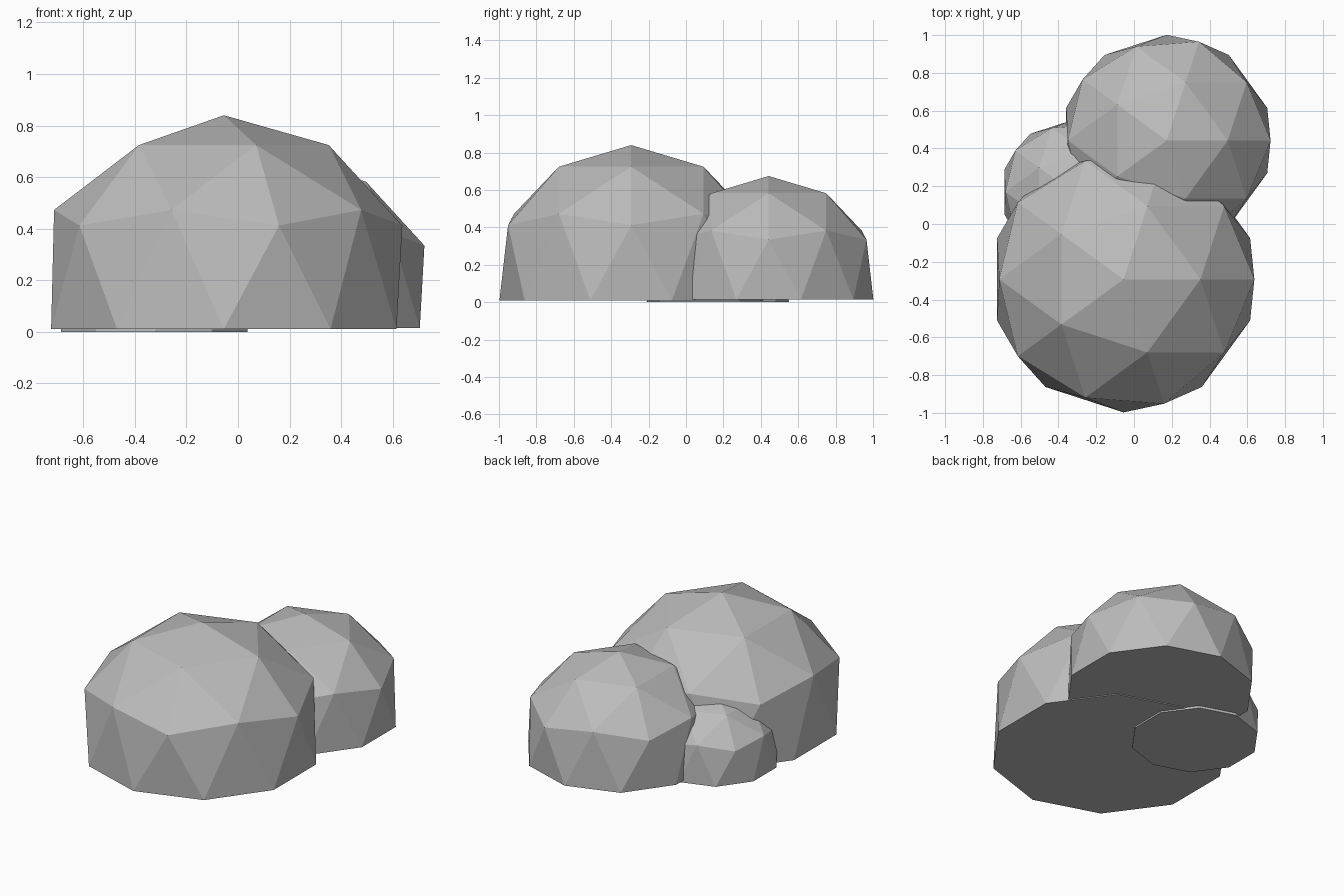
import bpy
import bmesh

cube = bpy.data.objects.get("Cube")
if cube:
    bpy.data.objects.remove(cube, do_unlink=True)

# Single stone colour
stone = bpy.data.materials.new("stone_grey")
stone.use_nodes = True
colour = (0.5, 0.5, 0.5, 1.0)
stone.diffuse_color = colour
stone.node_tree.nodes["Principled BSDF"].inputs["Base Color"].default_value = colour


def boulder(name, x, y, base, radius):
    """Faceted dome with a slightly tucked-in, flat base."""
    bm = bmesh.new()
    bmesh.ops.create_icosphere(bm, subdivisions=2, radius=1)
    # Keep the upper half
    lower = [v for v in bm.verts if v.co.z < -0.01]
    bmesh.ops.delete(bm, geom=lower, context='VERTS')
    # Draw the rim down and inwards
    for v in bm.verts:
        if v.co.z < 0.01:
            v.co *= 0.91
            v.co.z = -0.072
    # Close the underside
    rim = [e for e in bm.edges if e.is_boundary]
    bmesh.ops.contextual_create(bm, geom=rim)
    bmesh.ops.recalc_face_normals(bm, faces=bm.faces)
    for v in bm.verts:
        v.co.z += 0.072
        v.co *= radius
    mesh = bpy.data.meshes.new(name)
    bm.to_mesh(mesh)
    bm.free()
    mesh.materials.append(stone)
    obj = bpy.data.objects.new(name, mesh)
    obj.location = (x, y, base)
    bpy.context.collection.objects.link(obj)


boulder("large_boulder", -0.055, -0.293, 0.01, 0.774)
boulder("medium_boulder", 0.173, 0.442, 0.015, 0.615)
boulder("small_boulder", -0.325, 0.17, 0.0, 0.418)
